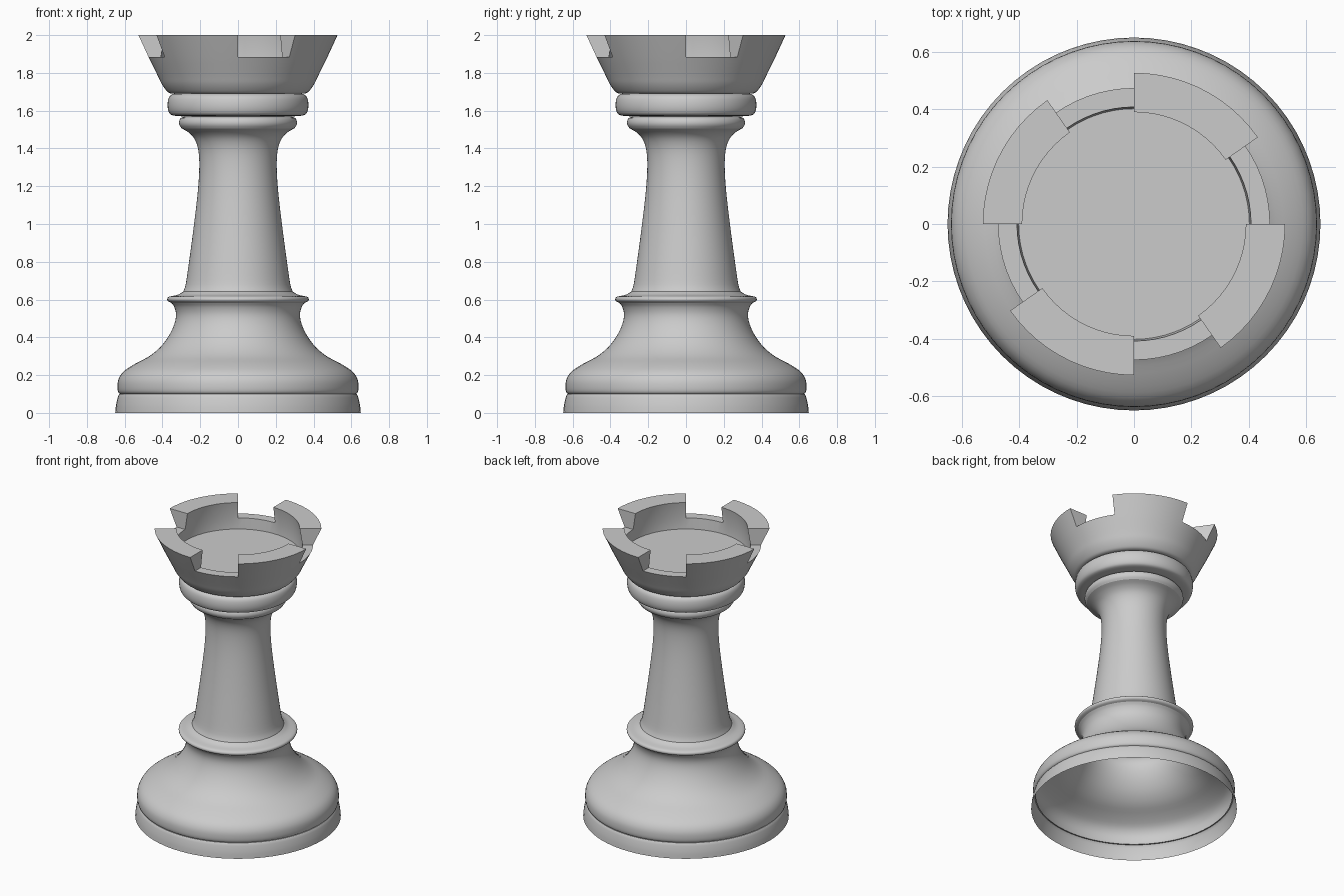
import bpy, bmesh
from math import sin, cos, radians
from mathutils import Vector

if "Cube" in bpy.data.objects:
    bpy.data.objects.remove(bpy.data.objects["Cube"])

STEPS = 72  # 5 degrees per segment


def smooth_curve(points, sub=3):
    """Catmull-Rom curve through (radius, height) points."""
    p = [Vector(q) for q in points]
    p = [2 * p[0] - p[1]] + p + [2 * p[-1] - p[-2]]
    out = []
    for a, b, c, d in zip(p, p[1:], p[2:], p[3:]):
        for k in range(sub):
            t = k / sub
            out.append(0.5 * (2 * b + (c - a) * t + (2 * a - 5 * b + 4 * c - d) * t * t
                              + (3 * b - a - 3 * c + d) * t ** 3))
    return out + [p[-2]]


def ring(bm, r, z):
    return [bm.verts.new((r * cos(radians(360 * i / STEPS)),
                          r * sin(radians(360 * i / STEPS)), z)) for i in range(STEPS)]


def bridge(bm, lower, upper, i):
    j = (i + 1) % STEPS
    bm.faces.new((lower[i], lower[j], upper[j], upper[i]))


def lathe(bm, profile):
    rings = [ring(bm, r, z) for r, z in profile]
    for lo, hi in zip(rings, rings[1:]):
        for i in range(STEPS):
            bridge(bm, lo, hi, i)
    return rings


def finish(bm, name):
    me = bpy.data.meshes.new(name)
    bm.to_mesh(me)
    bm.free()
    ob = bpy.data.objects.new(name, me)
    bpy.context.collection.objects.link(ob)
    bpy.ops.object.select_all(action='DESELECT')
    ob.select_set(True)
    bpy.context.view_layer.objects.active = ob
    bpy.ops.object.shade_smooth_by_angle(angle=radians(40))


# Turned parts: the underside of the foot is open and the body is a hollow shell
PARTS = {
    "foot": [(0.65, 0), (0.645, 0.045), (0.632, 0.095), (0.62, 0.1)],
    "base": [(0.62, 0.098), (0.634, 0.11), (0.638, 0.14), (0.632, 0.18), (0.605, 0.22),
             (0.545, 0.26), (0.47, 0.3), (0.41, 0.35), (0.365, 0.41), (0.337, 0.47),
             (0.328, 0.52), (0.337, 0.56), (0.352, 0.582)],
    "base_collar": [(0.352, 0.582), (0.369, 0.59), (0.375, 0.602), (0.365, 0.615),
                    (0.32, 0.625), (0.29, 0.642)],
    "shaft": [(0.29, 0.642), (0.277, 0.68), (0.262, 0.78), (0.235, 0.98), (0.213, 1.17),
              (0.205, 1.3), (0.21, 1.39), (0.23, 1.45), (0.262, 1.485), (0.298, 1.506)],
    "lower_neck_ring": [(0.298, 1.506), (0.309, 1.522), (0.312, 1.54), (0.304, 1.56),
                        (0.28, 1.569)],
    "upper_neck_ring": [(0.28, 1.569), (0.345, 1.575), (0.366, 1.592), (0.373, 1.63),
                        (0.366, 1.67), (0.345, 1.688), (0.32, 1.69)],
}
for name, pts in PARTS.items():
    bm = bmesh.new()
    lathe(bm, smooth_curve(pts))
    finish(bm, name)

# Head: flared cup with a recessed floor and four battlements
bm = bmesh.new()
cup = smooth_curve([(0.32, 1.69), (0.36, 1.692), (0.382, 1.71), (0.405, 1.743),
                    (0.425, 1.785), (0.474, 1.885)])
A = lathe(bm, cup)[-1]
B, C, D = ring(bm, 0.527, 2.0), ring(bm, 0.39, 2.0), ring(bm, 0.408, 1.885)
E = ring(bm, 0.402, 1.81)
for i in range(STEPS):
    bridge(bm, D, E, i)
    solid, previous = i % 18 >= 7, (i - 1) % 18 >= 7  # 35 degree gaps, 55 degree merlons
    for lo, hi in (((A, B), (B, C), (C, D)) if solid else ((A, D),)):
        bridge(bm, lo, hi, i)
    if solid != previous:
        bm.faces.new((A[i], B[i], C[i], D[i]))
bm.faces.new(E)
bmesh.ops.delete(bm, geom=[v for v in bm.verts if not v.link_faces], context='VERTS')
bmesh.ops.recalc_face_normals(bm, faces=bm.faces)
finish(bm, "battlement_head")
